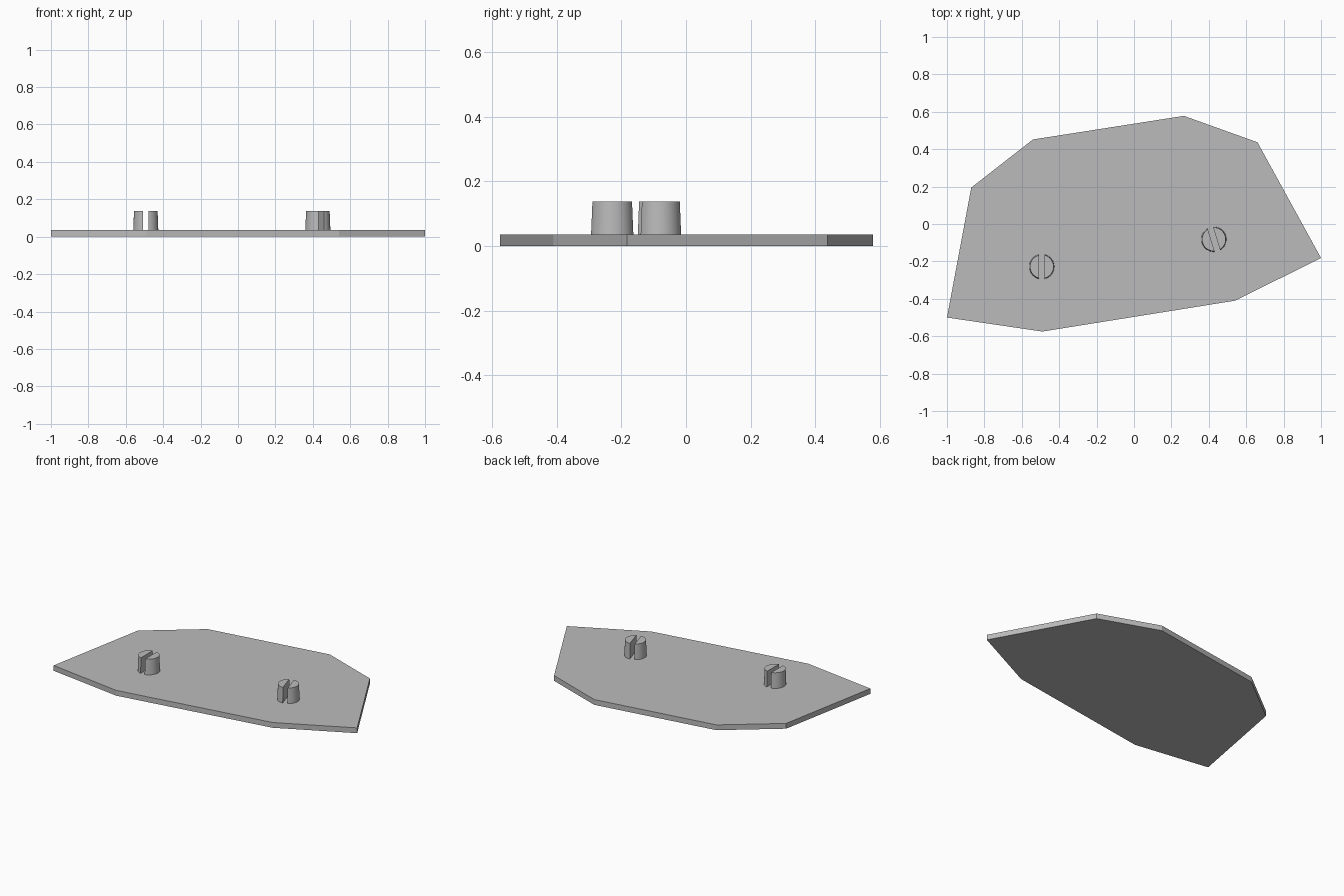
import bpy, bmesh, math
from mathutils import Matrix

cube = bpy.data.objects.get("Cube")
if cube:
    bpy.data.objects.remove(cube, do_unlink=True)

THICK, TOP = 0.035, 0.137
R_BASE, R_TOP, HALF_SLOT = 0.067, 0.063, 0.015
STEPS = 20

grey = bpy.data.materials.new("plain grey")
grey.use_nodes = True
colour = (0.5, 0.5, 0.5, 1)
grey.diffuse_color = colour
grey.node_tree.nodes["Principled BSDF"].inputs["Base Color"].default_value = colour


def prism(bm, lower, upper, z0, z1):
    """Join two matching counter-clockwise outlines into a closed solid."""
    a = [bm.verts.new((x, y, z0)) for x, y in lower]
    b = [bm.verts.new((x, y, z1)) for x, y in upper]
    bm.faces.new(a[::-1])
    bm.faces.new(b)
    for i in range(len(a)):
        j = (i + 1) % len(a)
        bm.faces.new((a[i], a[j], b[j], b[i]))


def finish(bm, name):
    mesh = bpy.data.meshes.new(name)
    bm.to_mesh(mesh)
    bm.free()
    mesh.materials.append(grey)
    obj = bpy.data.objects.new(name, mesh)
    bpy.context.collection.objects.link(obj)
    return obj


def half_disc(radius):
    """Arc on the +x side, cut off by the slot wall."""
    limit = math.acos(HALF_SLOT / radius)
    angles = [limit * (2 * i / STEPS - 1) for i in range(STEPS + 1)]
    return [(radius * math.cos(t), radius * math.sin(t)) for t in angles]


# Flat angular plate
outline = [(-1, -0.5), (-0.49, -0.575), (0.54, -0.41), (1, -0.182),
           (0.66, 0.437), (0.267, 0.578), (-0.54, 0.452), (-0.87, 0.195)]
bm = bmesh.new()
prism(bm, outline, outline, 0, THICK)
finish(bm, "plate")

# Split, slightly tapered pegs: two half discs either side of a slot
for name, x, y, turn in (("right_peg", -0.493, -0.228, 0),
                         ("left_peg", 0.427, -0.082, 17)):
    bm = bmesh.new()
    lower, upper = half_disc(R_BASE), half_disc(R_TOP)
    prism(bm, lower, upper, THICK, TOP)
    prism(bm, [(-u, -v) for u, v in lower], [(-u, -v) for u, v in upper], THICK, TOP)
    bm.transform(Matrix.Translation((x, y, 0)) @ Matrix.Rotation(math.radians(turn), 4, "Z"))
    peg = finish(bm, name)
    bpy.ops.object.select_all(action="DESELECT")
    peg.select_set(True)
    bpy.context.view_layer.objects.active = peg
    bpy.ops.object.shade_smooth_by_angle(angle=math.radians(30))
